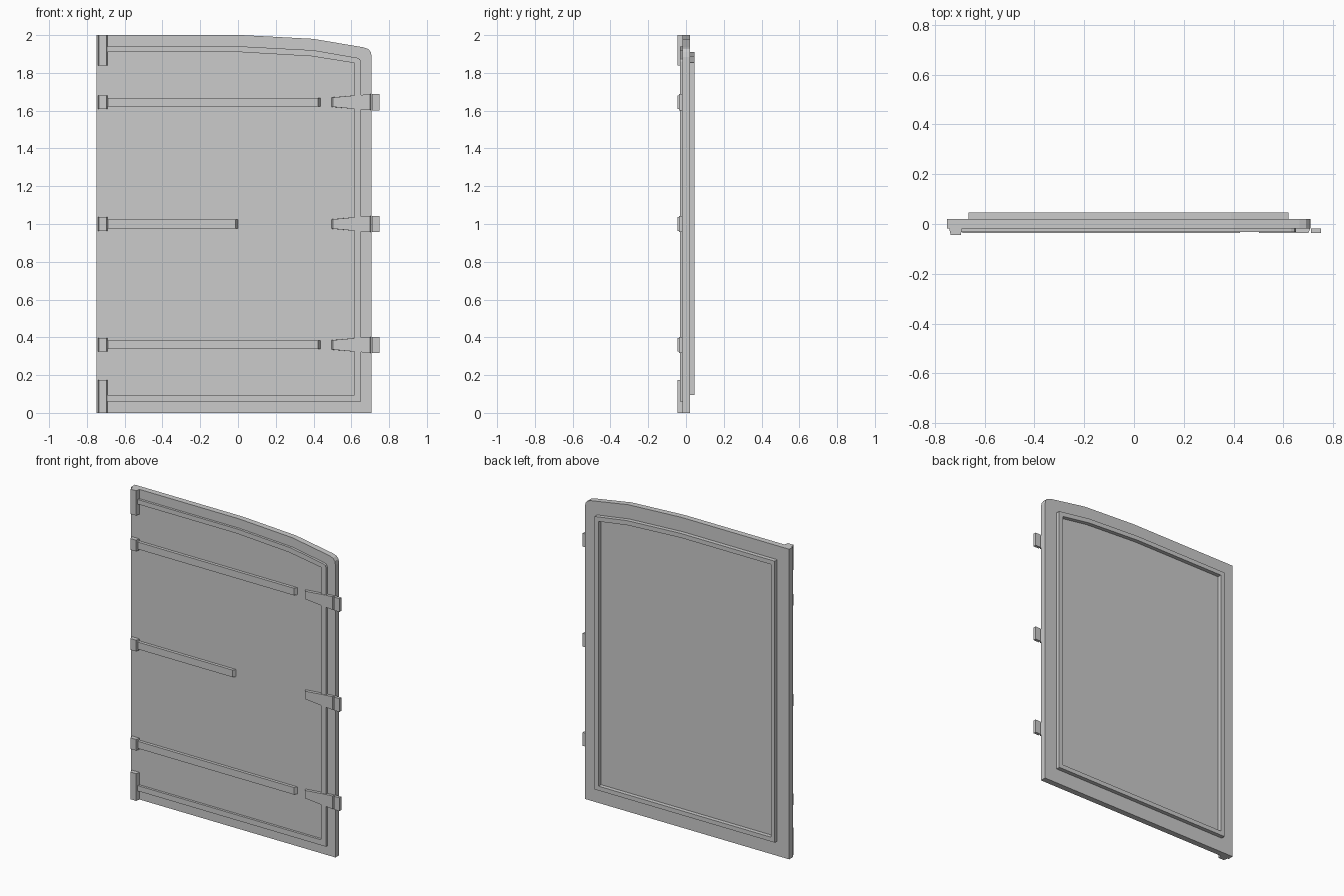
import bpy, bmesh

if "Cube" in bpy.data.objects:
    bpy.data.objects.remove(bpy.data.objects["Cube"])


def prism(name, outline, y_back, y_front, lead=0.0):
    """Extrude an (x, z) outline from y_back to y_front; lead insets the front face's x ends."""
    bm = bmesh.new()
    xs = [p[0] for p in outline]
    lo, hi = min(xs), max(xs)

    def inset(x):
        return x + lead if x == lo else x - lead if x == hi else x

    back = [bm.verts.new((x, y_back, z)) for x, z in outline]
    front = [bm.verts.new((inset(x), y_front, z)) for x, z in outline]
    n = len(outline)
    bm.faces.new(back)
    bm.faces.new(front)
    for i in range(n):
        j = (i + 1) % n
        bm.faces.new((back[i], back[j], front[j], front[i]))
    return finish(name, bm)


def ring(name, outer, inner, y0, y1):
    """Closed frame between two matching outlines."""
    bm = bmesh.new()
    loops = [[bm.verts.new((x, y, z)) for x, z in o]
             for o, y in ((outer, y0), (outer, y1), (inner, y1), (inner, y0))]
    n = len(outer)
    for k in range(4):
        a, b = loops[k], loops[(k + 1) % 4]
        for i in range(n):
            j = (i + 1) % n
            bm.faces.new((a[i], a[j], b[j], b[i]))
    return finish(name, bm)


def finish(name, bm):
    bmesh.ops.recalc_face_normals(bm, faces=bm.faces)
    mesh = bpy.data.meshes.new(name)
    bm.to_mesh(mesh)
    bm.free()
    obj = bpy.data.objects.new(name, mesh)
    bpy.context.collection.objects.link(obj)
    return obj


def rect(x0, x1, z0, z1):
    return [(x0, z0), (x1, z0), (x1, z1), (x0, z1)]


FACE = -0.018   # front of the door leaf
BACK = 0.02     # back of the door leaf

# door leaf with a gently falling top edge and rounded corner
prism("door_leaf", [(-0.75, 0), (0.708, 0), (0.708, 1.885), (0.703, 1.91),
                    (0.69, 1.926), (0.665, 1.935), (0.40, 1.98), (0.02, 2.0),
                    (-0.75, 2.0)], BACK, FACE)

# front seal strip, open on the left
prism("front_strip", [(-0.70, 0.06), (0.65, 0.06), (0.65, 1.86), (0.645, 1.873),
                      (0.63, 1.88), (0.40, 1.92), (0.02, 1.94), (-0.70, 1.94),
                      (-0.70, 1.91), (0.01, 1.91), (0.39, 1.888), (0.617, 1.852),
                      (0.617, 0.095), (-0.70, 0.095)], FACE, -0.033)

# raised rim on the back
ring("back_rim",
     [(-0.665, 0.095), (0.62, 0.095), (0.62, 1.855), (0.39, 1.89), (0.01, 1.91), (-0.665, 1.91)],
     [(-0.637, 0.123), (0.592, 0.123), (0.592, 1.83), (0.387, 1.861), (0.008, 1.882), (-0.637, 1.882)],
     BACK, 0.046)

# rows of bar, bar clip, hinge and knuckle
for row, z, bar_end in (("lower", 0.36, 0.436), ("middle", 1.0, 0.0), ("upper", 1.645, 0.436)):
    prism(row + "_bar", rect(-0.70, bar_end, z - 0.023, z + 0.023), FACE, -0.037, 0.012)
    prism(row + "_bar_clip", rect(-0.742, -0.69, z - 0.036, z + 0.036), FACE, -0.045, 0.006)
    prism(row + "_hinge", [(0.495, z - 0.025), (0.63, z - 0.037), (0.708, z - 0.042),
                           (0.708, z + 0.042), (0.63, z + 0.037), (0.495, z + 0.025)],
          FACE, -0.037, 0.008)
    prism(row + "_knuckle", rect(0.71, 0.75, z - 0.043, z + 0.043), FACE, -0.037)

# long corner clips covering the strip ends
for side, z0, z1 in (("bottom", 0.0, 0.175), ("top", 1.84, 2.0)):
    prism(side + "_corner_clip", rect(-0.742, -0.69, z0, z1), FACE, -0.045, 0.006)
